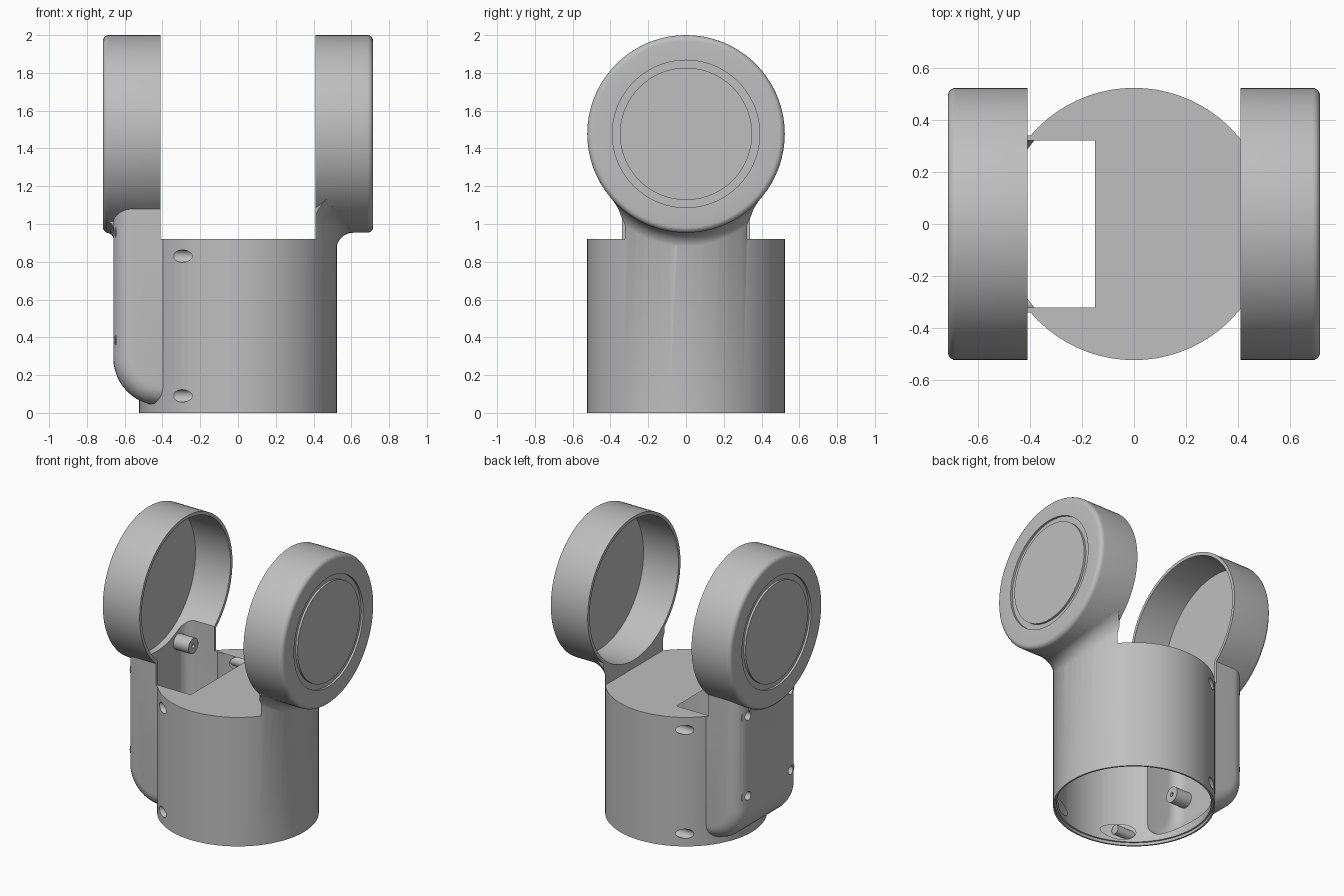
import bpy, bmesh, math
from mathutils import Matrix, Vector

cube = bpy.data.objects.get("Cube")
if cube:
    bpy.data.objects.remove(cube, do_unlink=True)

R, WALL = 0.523, 0.023          # outer radius of tube and cups, wall thickness
CUP_Z, GAP = 1.477, 0.41        # cup axis height, half gap between the cups
TUBE_TOP = 0.92
SEG = 72

grey = bpy.data.materials.new("light_grey")
grey.use_nodes = True
grey.diffuse_color = (0.52, 0.52, 0.52, 1)
grey.node_tree.nodes["Principled BSDF"].inputs["Base Color"].default_value = (0.52, 0.52, 0.52, 1)


def finish(bm, name):
    bmesh.ops.remove_doubles(bm, verts=bm.verts, dist=1e-5)
    bmesh.ops.recalc_face_normals(bm, faces=bm.faces)
    if bm.calc_volume(signed=True) < 0:
        bmesh.ops.reverse_faces(bm, faces=bm.faces)
    mesh = bpy.data.meshes.new(name)
    bm.to_mesh(mesh)
    bm.free()
    mesh.materials.append(grey)
    ob = bpy.data.objects.new(name, mesh)
    bpy.context.collection.objects.link(ob)
    return ob


def rod(name, r, a, b, seg=24):
    """Solid cylinder from point a to point b."""
    a, b = Vector(a), Vector(b)
    turn = (b - a).to_track_quat('Z', 'Y').to_matrix().to_4x4()
    bm = bmesh.new()
    bmesh.ops.create_cone(bm, cap_ends=True, segments=seg, radius1=r, radius2=r,
                          depth=(b - a).length, matrix=Matrix.Translation((a + b) / 2) @ turn)
    return finish(bm, name)


def block(name, size, centre):
    bm = bmesh.new()
    bmesh.ops.create_cube(bm, size=1, matrix=Matrix.Translation(centre) @ Matrix.Diagonal((*size, 1)))
    return finish(bm, name)


def loft(name, rings):
    """Closed solid skinned through rings of equal point count, capped at both ends."""
    bm = bmesh.new()
    rows = [[bm.verts.new(p) for p in ring] for ring in rings]
    n = len(rows[0])
    for a, b in zip(rows, rows[1:]):
        for i in range(n):
            j = (i + 1) % n
            bm.faces.new((a[i], a[j], b[j], b[i]))
    bm.faces.new(rows[0])
    bm.faces.new(rows[-1])
    return finish(bm, name)


def combine(target, tool, how):
    """Boolean the tool into the target, then drop the tool."""
    mod = target.modifiers.new(how, 'BOOLEAN')
    mod.operation, mod.solver, mod.object = how, 'EXACT', tool
    graph = bpy.context.evaluated_depsgraph_get()
    graph.update()
    mesh = bpy.data.meshes.new_from_object(target.evaluated_get(graph))
    target.modifiers.clear()
    target.data = mesh
    bpy.data.objects.remove(tool, do_unlink=True)


def arc(cx, cy, r, start, end, n):
    steps = [math.radians(start + (end - start) * i / n) for i in range(n + 1)]
    return [(cx + r * math.cos(t), cy + r * math.sin(t)) for t in steps]


def cup(side):
    """Solid drum with a rounded rim and a ring groove in its end."""
    end, rim, deep = 0.715, 0.03, 0.7
    profile = [(0.35, R)] + arc(end - rim, R - rim, rim, 90, 0, 5)
    profile += [(end, 0.39), (deep, 0.39), (deep, 0.35), (end, 0.35)]
    turns = [math.tau * i / SEG for i in range(SEG)]
    return loft("cup", [[(side * x, r * math.cos(t), CUP_Z + r * math.sin(t)) for t in turns]
                        for x, r in profile])


def side_box(name, inset):
    """Side box with a big rounded foot and soft vertical edges."""
    half, corner = 0.34 - inset, 0.1 - inset
    slices = [(half - corner + y, corner - d) for y, d in arc(0, 0, corner, 0, 90, 7)]
    slices = [(-y, d) for y, d in slices] + [(y, d) for y, d in reversed(slices)]
    rings = []
    for y, shrink in slices:
        out, low, r = 0.66 - inset - shrink, 0.04 + inset + shrink, 0.25 - inset - shrink
        outline = [(-0.15, low)] + arc(r - out, low + r, r, 270, 180, 12)
        outline += [(-out, 1.2 - inset), (-0.15, 1.2 - inset)]
        rings.append([(x, y, z) for x, z in outline])
    return loft(name, rings)


def fillet(path, f):
    """Concave blend from a wall, given as (x, y, nx, ny) points, up to the cup."""
    section = [(-0.03, -f)]
    section += [(f - 0.002 + x, z) for x, z in arc(0, -f, f, 180, 90, 8)]
    section += [(f, 0.015), (-0.03, 0.015)]
    rings = []
    for x, y, nx, ny in path:
        ring = []
        for d, h in section:
            py = y + ny * d
            ring.append((x + nx * d, py, CUP_Z - math.sqrt(R * R - py * py) + h))
        rings.append(ring)
    return loft("fillet", rings)


# Outer mass: tube column, side box, two cups and the blends beneath them
housing = rod("housing", R, (0, 0, 0), (0, 0, 1.2), SEG)
combine(housing, side_box("side_box", 0), 'UNION')
for side in (-1, 1):
    combine(housing, cup(side), 'UNION')
angles = [math.radians(a) for a in range(-40, 41, 5)]
combine(housing, fillet([(R * math.cos(a), R * math.sin(a), math.cos(a), math.sin(a))
                         for a in angles], 0.09), 'UNION')
combine(housing, fillet([(-0.66, y * 0.04, -1, 0) for y in range(-6, 7)], 0.04), 'UNION')

# Hollow it out: space between the cups, tube bore, bottom lip, cups, side box
combine(housing, block("gap", (2 * GAP, 2, 2), (0, 0, TUBE_TOP + 1)), 'DIFFERENCE')
combine(housing, rod("bore", R - WALL, (0, 0, -0.1), (0, 0, TUBE_TOP), SEG), 'DIFFERENCE')
combine(housing, rod("lip", R - WALL / 2, (0, 0, -0.1), (0, 0, 0.02), SEG), 'DIFFERENCE')
for side in (-1, 1):
    combine(housing, rod("cup_bore", R - WALL, (side * 0.2, 0, CUP_Z),
                         (side * 0.685, 0, CUP_Z), SEG), 'DIFFERENCE')
combine(housing, side_box("box_cavity", 0.02), 'DIFFERENCE')

# Screw posts along the tube wall, thick on one half and thin on the other
for y in (-0.43, 0.43):
    for z in (0.09, 0.83):
        post = rod("post", 0.055, (-0.5, y, z), (0, y, z))
        combine(post, rod("thin_post", 0.041, (-0.05, y, z), (0.45, y, z)), 'UNION')
        combine(post, rod("trim", R - 0.006, (0, 0, -0.1), (0, 0, 1), SEG), 'INTERSECT')
        combine(housing, post, 'UNION')
        combine(housing, rod("screw_hole", 0.033, (-0.7, y, z), (-0.2, y, z)), 'DIFFERENCE')

# Screw bosses inside the side box
for y in (-0.24, 0.24):
    for z in (0.385, 0.955):
        combine(housing, rod("boss", 0.055, (-0.648, y, z), (-0.52, y, z)), 'UNION')
        combine(housing, rod("boss_head", 0.03, (-0.8, y, z), (-0.57, y, z)), 'DIFFERENCE')
        combine(housing, rod("boss_bore", 0.014, (-0.6, y, z), (-0.5, y, z)), 'DIFFERENCE')

bpy.ops.object.select_all(action='DESELECT')
housing.select_set(True)
bpy.context.view_layer.objects.active = housing
bpy.ops.object.shade_smooth_by_angle(angle=math.radians(30))
